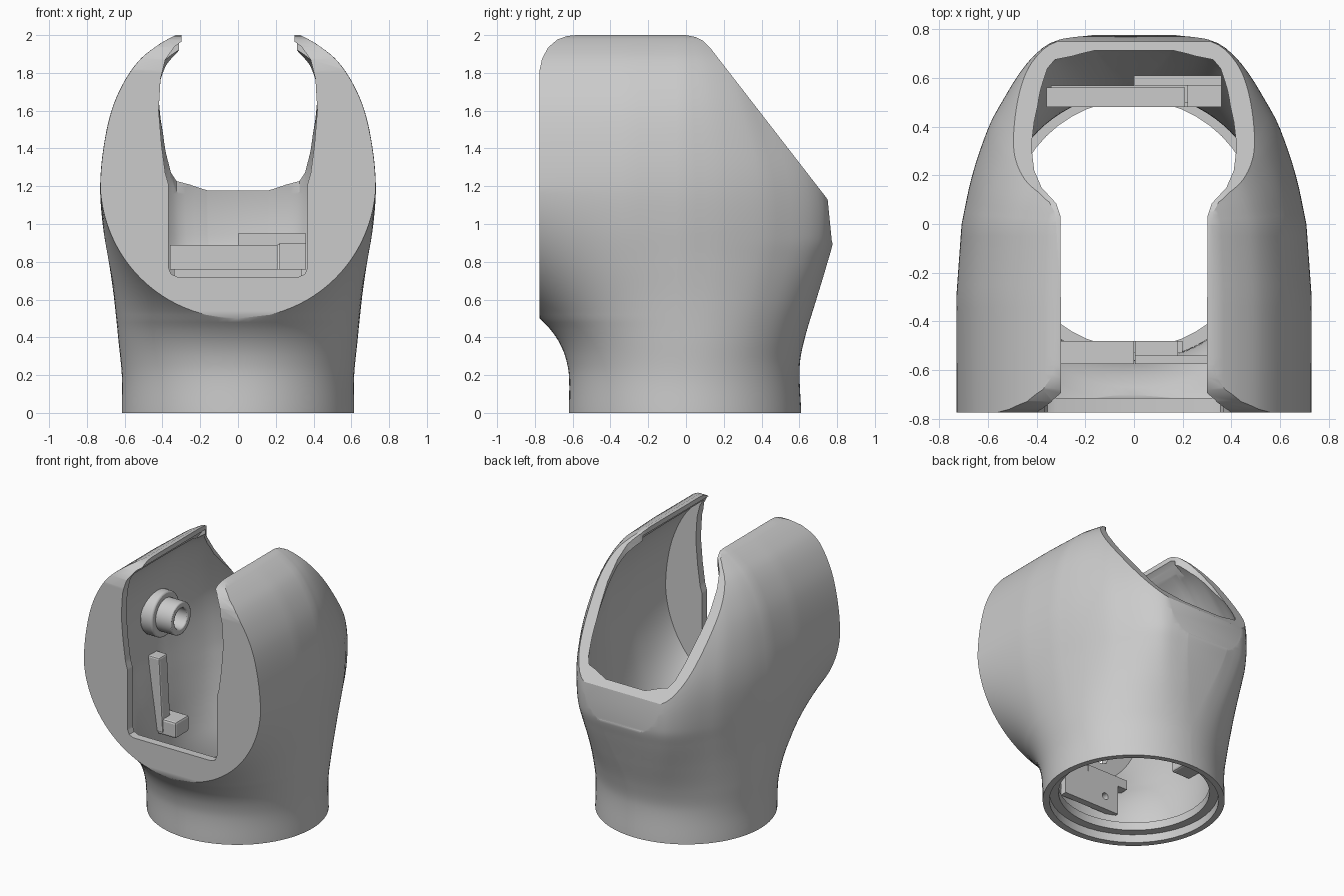
import bpy, bmesh, math

if "Cube" in bpy.data.objects:
    bpy.data.objects.remove(bpy.data.objects["Cube"])

def interp(table, z):
    """Smooth curve through a table of (position, value)."""
    t = table
    for i in range(len(t) - 1):
        (z0, v0), (z1, v1) = t[i], t[i + 1]
        if z <= z1:
            h = z1 - z0
            m0 = (v1 - t[i - 1][1]) / (z1 - t[i - 1][0]) if i else (v1 - v0) / h
            m1 = (t[i + 2][1] - v0) / (t[i + 2][0] - z0) if i + 2 < len(t) else (v1 - v0) / h
            s = (z - z0) / h
            return (v0 * (1 + 2 * s) * (1 - s) ** 2 + m0 * h * s * (1 - s) ** 2
                    + v1 * s * s * (3 - 2 * s) + m1 * h * s * s * (s - 1))
    return t[-1][1]

# Size of the body by height: half width, back depth, front depth of the neck
WIDTH = [(0, .615), (.2, .615), (.4, .638), (.6, .665), (.8, .695), (1, .72), (1.2, .73), (1.4, .713),
         (1.6, .67), (1.75, .605), (1.87, .52), (1.95, .42), (2, .33), (2.02, .28)]
BACK = [(0, .61), (.25, .602), (.4, .63), (.6, .69), (.8, .75), (.92, .78), (1.13, .78), (1.32, .735),
        (1.58, .6), (1.85, .43), (2.02, .25)]
FRONT = [(0, .62), (.2, .62), (.3, .64), (.38, .675), (.45, .725), (.5, .775)]
# Plan of the back: share of half width by share of depth
ROUND_BACK = [(0, .97), (.26, .91), (.52, .815), (.65, .74), (.8, .64), (.9, .545), (.96, .44), (1, .24)]

def make(name, bm):
    bmesh.ops.recalc_face_normals(bm, faces=bm.faces)
    me = bpy.data.meshes.new(name)
    bm.to_mesh(me)
    bm.free()
    ob = bpy.data.objects.new(name, me)
    bpy.context.collection.objects.link(ob)
    return ob

def section(z, t, limit, n=24):
    """Plan outline: round back, front running into the flat face."""
    zp = z + (.04 * min(max((z - 1.3) / .3, 0), 1) if t else 0)
    w, back = interp(WIDTH, zp), interp(BACK, zp)
    p = 2 + .2 * min(z / .5, 1)
    k = min(max((z - .2) / .75, 0), 1)
    k = k * k * (3 - 2 * k)
    if z < .5:
        front = interp(FRONT, z)
    else:
        a = math.sqrt(max(.73 ** 2 - (1.23 - z) ** 2, 0)) if z < 1.23 else w
        front = .775 / (1 - min(a / w, .998) ** p) ** (1 / p)
    w, back, front = w - t, max(back - t, .03), front - t
    reach = min(front, limit)
    side = []
    for i in range(n + 1):
        y = -reach * math.cos(i / n * math.pi / 2)
        taper = 1 - .03 * k * max(1 + y / .3, 0)
        side.append((max(w * taper * max(1 - (-y / front) ** p, 0) ** (1 / p), .003), y))
    for i in range(1, n + 1):
        s = math.sin(i / n * math.pi / 2)
        share = (1 - k) * math.sqrt(max(1 - s * s, 0)) + k * interp(ROUND_BACK, s)
        side.append((max(w * share, .003), back * s))
    return side + [(-x, y) for x, y in reversed(side)]

def loft(name, z0, z1, t, limit, levels=80):
    bm = bmesh.new()
    rings = []
    for k in range(levels + 1):
        z = z0 + (z1 - z0) * k / levels
        rings.append([bm.verts.new((x, y, z)) for x, y in section(z, t, limit)])
    n = len(rings[0])
    for a, b in zip(rings, rings[1:]):
        for i in range(n):
            j = (i + 1) % n
            bm.faces.new((a[i], a[j], b[j], b[i]))
    bm.faces.new(rings[0])
    bm.faces.new(rings[-1])
    return make(name, bm)

def prism(name, pts, axis, lo, hi):
    """Extrude a 2D profile: axis x takes (y, z), y takes (x, z), z takes (x, y)."""
    bm = bmesh.new()
    put = {'x': lambda p, d: (d, p[0], p[1]), 'y': lambda p, d: (p[0], d, p[1]),
           'z': lambda p, d: (p[0], p[1], d)}[axis]
    a = [bm.verts.new(put(p, lo)) for p in pts]
    b = [bm.verts.new(put(p, hi)) for p in pts]
    bm.faces.new(a)
    bm.faces.new(b)
    for i in range(len(pts)):
        j = (i + 1) % len(pts)
        bm.faces.new((a[i], a[j], b[j], b[i]))
    return make(name, bm)

def mirrored(half):
    return half + [(-x, v) for x, v in reversed(half)]

def box(name, x, y, z):
    return prism(name, [(x[0], z[0]), (x[1], z[0]), (x[1], z[1]), (x[0], z[1])], 'y', *y)

def cylinder(name, r, depth, loc, along_x=False):
    bpy.ops.mesh.primitive_cylinder_add(vertices=48, radius=r, depth=depth, location=loc,
                                        rotation=(0, math.pi / 2 if along_x else 0, 0))
    bpy.context.object.name = name
    return bpy.context.object

def boolean(ob, cutter, op='DIFFERENCE'):
    m = ob.modifiers.new('cut', 'BOOLEAN')
    m.operation, m.solver, m.object = op, 'EXACT', cutter
    bpy.context.view_layer.objects.active = ob
    bpy.ops.object.modifier_apply(modifier=m.name)
    bpy.data.objects.remove(cutter)

def bevel(ob, width):
    m = ob.modifiers.new('bevel', 'BEVEL')
    m.width, m.segments = width, 2

# Outer shell, trimmed by the side profile (rounded top front, sloping back)
shell = loft('shell', 0, 2.02, 0, .775, 101)
side_profile = [(-.9, -.1), (-.9, 1.6), (-.776, 1.81), (-.762, 1.875), (-.73, 1.935), (-.68, 1.977),
                (-.63, 1.995), (-.58, 2), (0, 2), (.05, 1.99), (.09, 1.97), (.13, 1.93), (.75, 1.13),
                (.772, .91), (.9, .45), (.9, -.1)]
boolean(shell, prism('side_trim', side_profile, 'x', -1, 1), 'INTERSECT')

# Hollow inside, neck bore and counterbore
boolean(shell, loft('hollow', .12, 1.955, .06, .715, 60))
boolean(shell, cylinder('neck_bore', .51, .5, (0, 0, .1)))
boolean(shell, cylinder('neck_counterbore', .572, .2, (0, 0, -.04)))

# Slot through the front face and the top
slot = [(.30, 2.1), (.30, 1.965), (.335, 1.94), (.385, 1.87), (.41, 1.77), (.42, 1.6), (.405, 1.42),
        (.385, 1.27), (.368, 1.21), (.368, .77), (.355, .735), (.32, .72)]
boolean(shell, prism('front_slot', mirrored(slot), 'y', -1, .06))

# Opening in the sloping back, leaving a thin rim
opening = [(.301, -.3), (.301, .03), (.32, .085), (.38, .15), (.41, .22), (.422, .32), (.41, .42),
           (.375, .58), (.355, .64), (.325, .675), (.25, .69)]
boolean(shell, prism('back_opening', mirrored(opening), 'z', 1.17, 2.2))

# Pivot boss on the left wall: wide collar and hollow tube
y, z = -.05, 1.3
collar = cylinder('boss_collar', .165, .1, (-.61, y, z), True)
tube = cylinder('boss_tube', .12, .2, (-.535, y, z), True)
boolean(tube, cylinder('boss_hole', .075, .16, (-.46, y, z), True))
bevel(collar, .012)
bevel(tube, .008)

# L-shaped bracket below the boss
bar = prism('bracket_bar', [(-.61, .45), (-.67, 1), (-.56, 1), (-.53, .45)], 'y', -.13, -.03)
foot = box('bracket_foot', (-.6, -.43), (-.12, .04), (.43, .55))
bevel(bar, .012)
bevel(foot, .015)

# Stepped mounting blocks at the front and back of the neck
blocks = [
    box('front_shelf_left', (-.34, 0), (-.575, -.48), (.42, .49)),
    box('front_shelf_right', (.005, .34), (-.575, -.54), (.42, .5)),
    box('front_shelf_tongue', (.005, .18), (-.56, -.48), (.4, .48)),
    box('front_plate', (-.26, .2), (-.53, -.48), (.2, .44)),
    box('back_block_left', (-.36, .21), (.48, .56), (.76, .89)),
    box('back_block_base', (-.34, .34), (.50, .57), (.66, .76)),
    box('back_block_right', (0, .36), (.57, .61), (.89, .95)),
    box('back_block_side', (.22, .36), (.48, .60), (.76, .9)),
    box('back_plate', (-.26, .26), (.48, .53), (.3, .7)),
]
hole = cylinder('screw_hole', .025, .2, (-.15, -.5, .3))
hole.rotation_euler = (math.pi / 2, 0, 0)
bpy.context.view_layer.update()
boolean(blocks[3], hole)

# Smooth shading with sharp edges kept
bpy.ops.object.select_all(action='DESELECT')
for ob in (shell, collar, tube):
    ob.select_set(True)
bpy.context.view_layer.objects.active = shell
bpy.ops.object.shade_smooth_by_angle(angle=math.radians(30))
